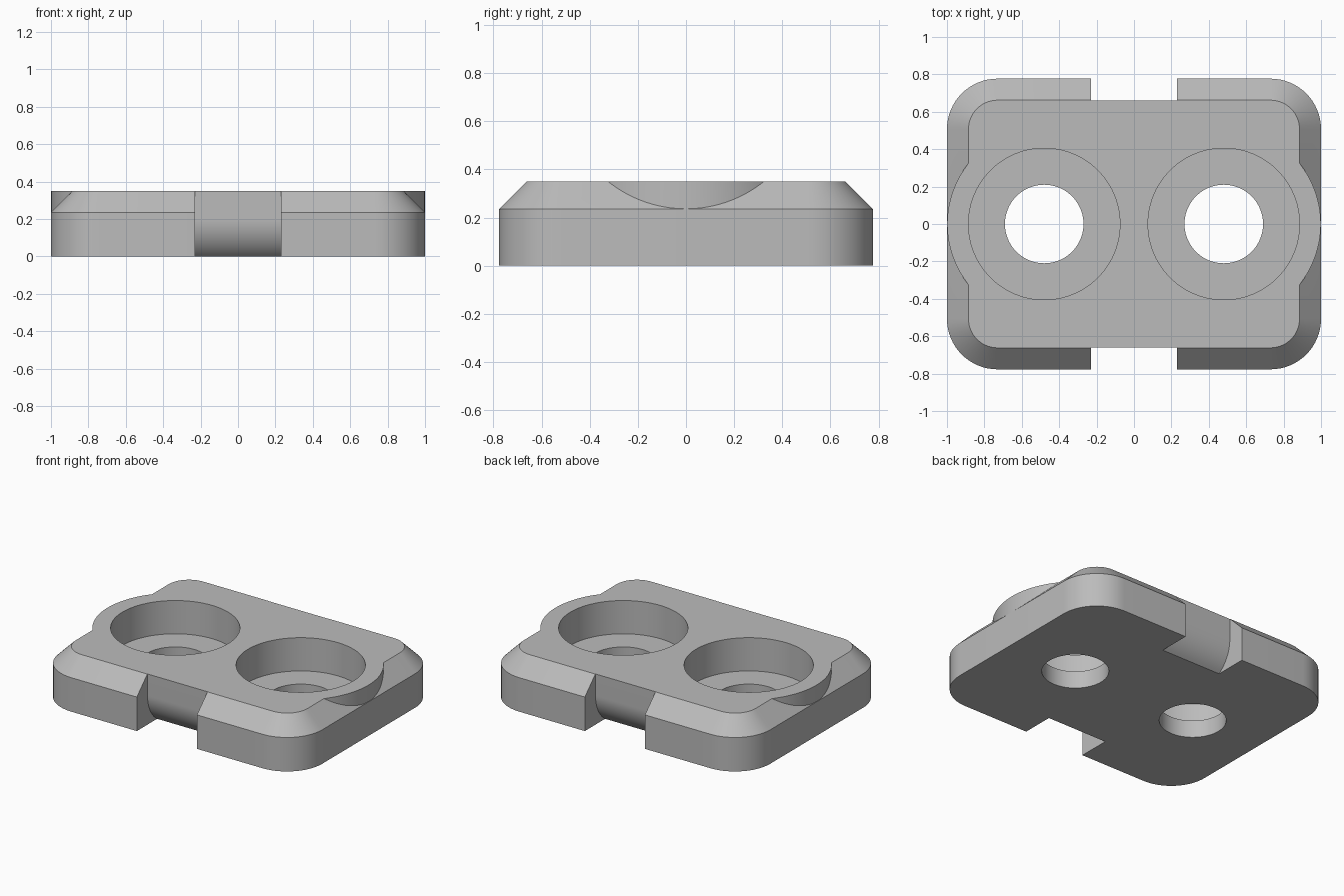
import bpy, bmesh, math

cube = bpy.data.objects.get("Cube")
if cube:
    bpy.data.objects.remove(cube, do_unlink=True)

HALF_X, HALF_Y, HEIGHT = 1.0, 0.777, 0.35
CHAMFER, CORNER = 0.115, 0.27
HOLE_X = 0.48

grey = bpy.data.materials.new("mid grey")
grey.use_nodes = True
grey.diffuse_color = (0.5, 0.5, 0.5, 1)
grey.node_tree.nodes["Principled BSDF"].inputs["Base Color"].default_value = (0.5, 0.5, 0.5, 1)


def make_object(name, bm):
    bmesh.ops.recalc_face_normals(bm, faces=bm.faces)
    mesh = bpy.data.meshes.new(name)
    bm.to_mesh(mesh)
    bm.free()
    mesh.materials.append(grey)
    obj = bpy.data.objects.new(name, mesh)
    bpy.context.collection.objects.link(obj)
    return obj


def loft(name, rings):
    """Skin a stack of equal-length rings and cap both ends."""
    bm = bmesh.new()
    loops = [[bm.verts.new(p) for p in ring] for ring in rings]
    for low, high in zip(loops, loops[1:]):
        for i in range(len(low)):
            j = (i + 1) % len(low)
            bm.faces.new((low[i], low[j], high[j], high[i]))
    bm.faces.new(loops[0])
    bm.faces.new(loops[-1])
    return make_object(name, bm)


def rounded_ring(inset, z, steps=16):
    radius = CORNER - inset
    ring = []
    for k, (sx, sy) in enumerate([(1, 1), (-1, 1), (-1, -1), (1, -1)]):
        for i in range(steps + 1):
            a = math.pi / 2 * (k + i / steps)
            ring.append((sx * (HALF_X - CORNER) + radius * math.cos(a),
                         sy * (HALF_Y - CORNER) + radius * math.sin(a), z))
    return ring


def cylinder(name, x, radius, z0, z1, sides=96):
    angles = [2 * math.pi * i / sides for i in range(sides)]
    return loft(name, [[(x + radius * math.cos(a), radius * math.sin(a), z)
                        for a in angles] for z in (z0, z1)])


def notch(name, side):
    """Slot with a wall that curls inward toward the underside."""
    wall, bend, radius = 0.66, 0.2, 0.243
    section = [(1.0, 0.5), (wall, 0.5)]
    for i in range(17):
        z = bend * (1 - i / 16) if i < 16 else 0
        section.append((wall - radius + math.sqrt(radius ** 2 - (bend - z) ** 2), z))
    section += [(section[-1][0], -0.1), (1.0, -0.1)]
    return loft(name, [[(x, side * y, z) for y, z in section] for x in (-0.23, 0.23)])


def combine(target, tool, operation):
    mod = target.modifiers.new(tool.name, 'BOOLEAN')
    mod.operation = operation
    mod.solver = 'EXACT'
    mod.object = tool
    bpy.context.view_layer.objects.active = target
    bpy.ops.object.modifier_apply(modifier=mod.name)
    bpy.data.objects.remove(tool, do_unlink=True)


# Chamfered plate
plate = loft("plate", [rounded_ring(0, 0), rounded_ring(0, HEIGHT - CHAMFER),
                       rounded_ring(CHAMFER, HEIGHT)])

# Round bosses that break through the end chamfers
for side in (-1, 1):
    combine(plate, cylinder("boss", side * HOLE_X, 0.519, 0.15, HEIGHT), 'UNION')

# Counterbored holes and edge notches
for side in (-1, 1):
    combine(plate, cylinder("counterbore", side * HOLE_X, 0.405, 0.12, 0.5), 'DIFFERENCE')
    combine(plate, cylinder("through_hole", side * HOLE_X, 0.21, -0.1, 0.5), 'DIFFERENCE')
    combine(plate, notch("notch", side), 'DIFFERENCE')

# Crisp edges with smooth curved walls
bpy.ops.object.select_all(action='DESELECT')
plate.select_set(True)
bpy.context.view_layer.objects.active = plate
bpy.ops.object.shade_smooth_by_angle(angle=math.radians(25))
